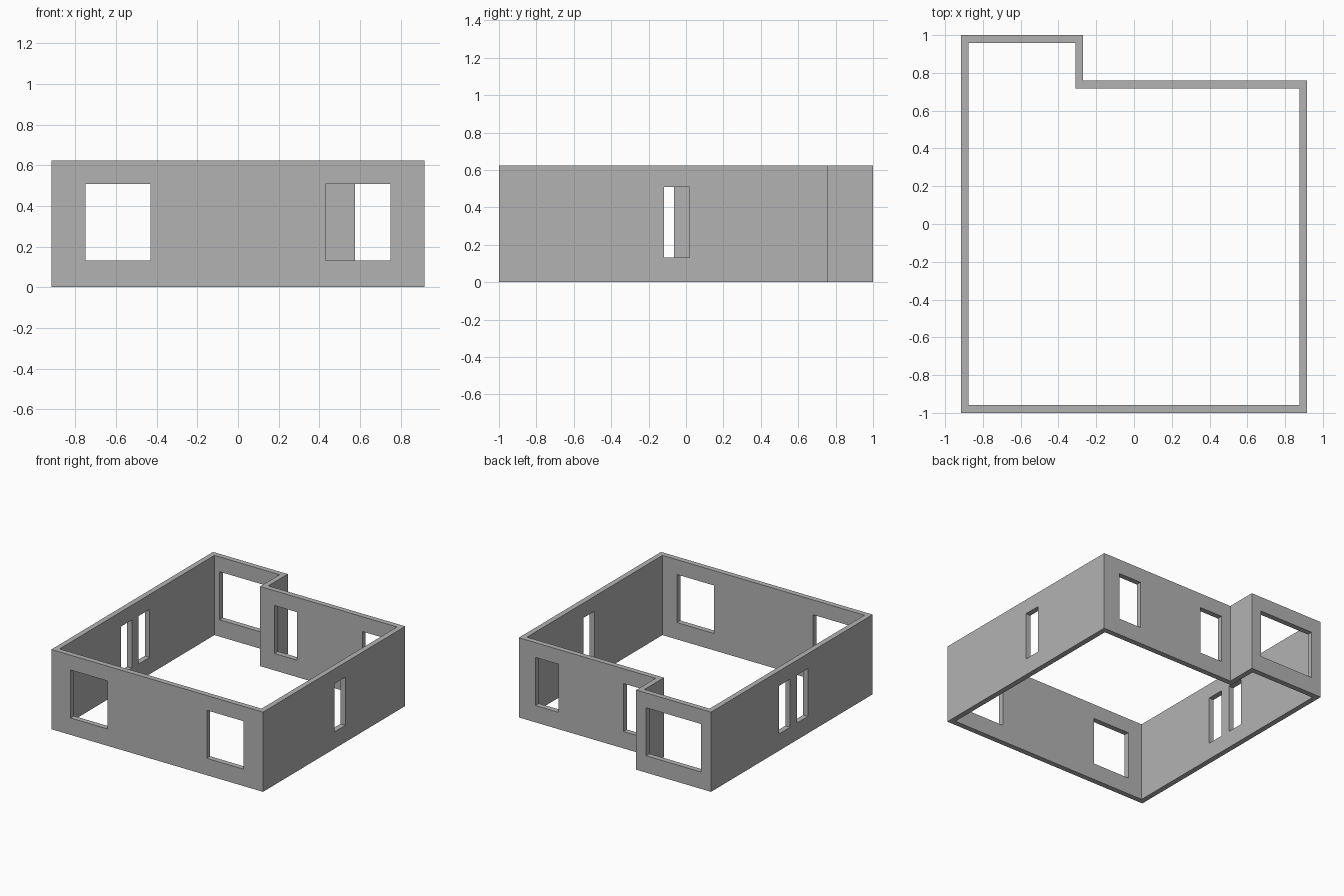
import bpy
import bmesh
from mathutils import Matrix, Vector

HEIGHT = 0.624
THICK = 0.042
SILL, LINTEL = 0.132, 0.508
X, FRONT, BACK, ANNEX_BACK, ANNEX_X = 0.917, -1.0, 0.759, 1.0, -0.269

cube = bpy.data.objects.get("Cube")
if cube:
    bpy.data.objects.remove(cube, do_unlink=True)

# Plain grey plaster
plaster = bpy.data.materials.new("grey_plaster")
plaster.use_nodes = True
grey = (0.45, 0.45, 0.45, 1)
plaster.diffuse_color = grey
plaster.node_tree.nodes["Principled BSDF"].inputs["Base Color"].default_value = grey


def make_object(name, bm):
    bmesh.ops.recalc_face_normals(bm, faces=bm.faces)
    mesh = bpy.data.meshes.new(name)
    bm.to_mesh(mesh)
    bm.free()
    mesh.materials.append(plaster)
    obj = bpy.data.objects.new(name, mesh)
    bpy.context.collection.objects.link(obj)
    return obj


def inset_outline(points, distance):
    """Offset a counter-clockwise, right-angled outline inwards."""
    result = []
    for i, p in enumerate(points):
        before = (p - points[i - 1]).normalized()
        after = (points[(i + 1) % len(points)] - p).normalized()
        side = before + after
        result.append(p + Vector((-side.y, side.x)) * distance)
    return result


# Outer walls: a closed ring following the stepped floor plan
outer = [Vector(p) for p in (
    (-X, FRONT), (X, FRONT), (X, BACK),
    (ANNEX_X, BACK), (ANNEX_X, ANNEX_BACK), (-X, ANNEX_BACK))]
inner = inset_outline(outer, THICK)

bm = bmesh.new()
rings = [[bm.verts.new((p.x, p.y, z)) for p in outline]
         for outline, z in ((outer, 0), (outer, HEIGHT), (inner, HEIGHT), (inner, 0))]
for k, ring in enumerate(rings):
    above = rings[(k + 1) % len(rings)]
    for i in range(len(ring)):
        j = (i + 1) % len(ring)
        bm.faces.new((ring[i], ring[j], above[j], above[i]))
walls = make_object("house_walls", bm)

# Window openings: (start, end) along each wall
openings = bmesh.new()


def cut_box(x0, x1, y0, y1):
    centre = Vector(((x0 + x1) / 2, (y0 + y1) / 2, (SILL + LINTEL) / 2))
    size = Vector((x1 - x0, y1 - y0, LINTEL - SILL, 1))
    bmesh.ops.create_cube(openings, size=1,
                          matrix=Matrix.Translation(centre) @ Matrix.Diagonal(size))


def cut_along_x(wall_y, spans):
    for a, b in spans:
        cut_box(a, b, wall_y - 0.06, wall_y + 0.06)


def cut_along_y(wall_x, spans):
    for a, b in spans:
        cut_box(wall_x - 0.06, wall_x + 0.06, a, b)


cut_along_x(FRONT, [(-0.75, -0.43), (0.43, 0.75)])
cut_along_x(BACK, [(-0.187, 0.011), (0.575, 0.773)])
cut_along_x(ANNEX_BACK, [(-0.832, -0.355)])
cut_along_y(X, [(-0.118, 0.018)])
cut_along_y(-X, [(-0.2, -0.064), (0.02, 0.156)])

cutter = make_object("window_cutter", openings)
cutter.hide_render = True

boolean = walls.modifiers.new("windows", 'BOOLEAN')
boolean.operation = 'DIFFERENCE'
boolean.solver = 'EXACT'
boolean.object = cutter

# Bake the openings into the walls and drop the cutter
depsgraph = bpy.context.evaluated_depsgraph_get()
cut_mesh = bpy.data.meshes.new_from_object(walls.evaluated_get(depsgraph))
walls.modifiers.clear()
walls.data = cut_mesh
bpy.data.objects.remove(cutter, do_unlink=True)
